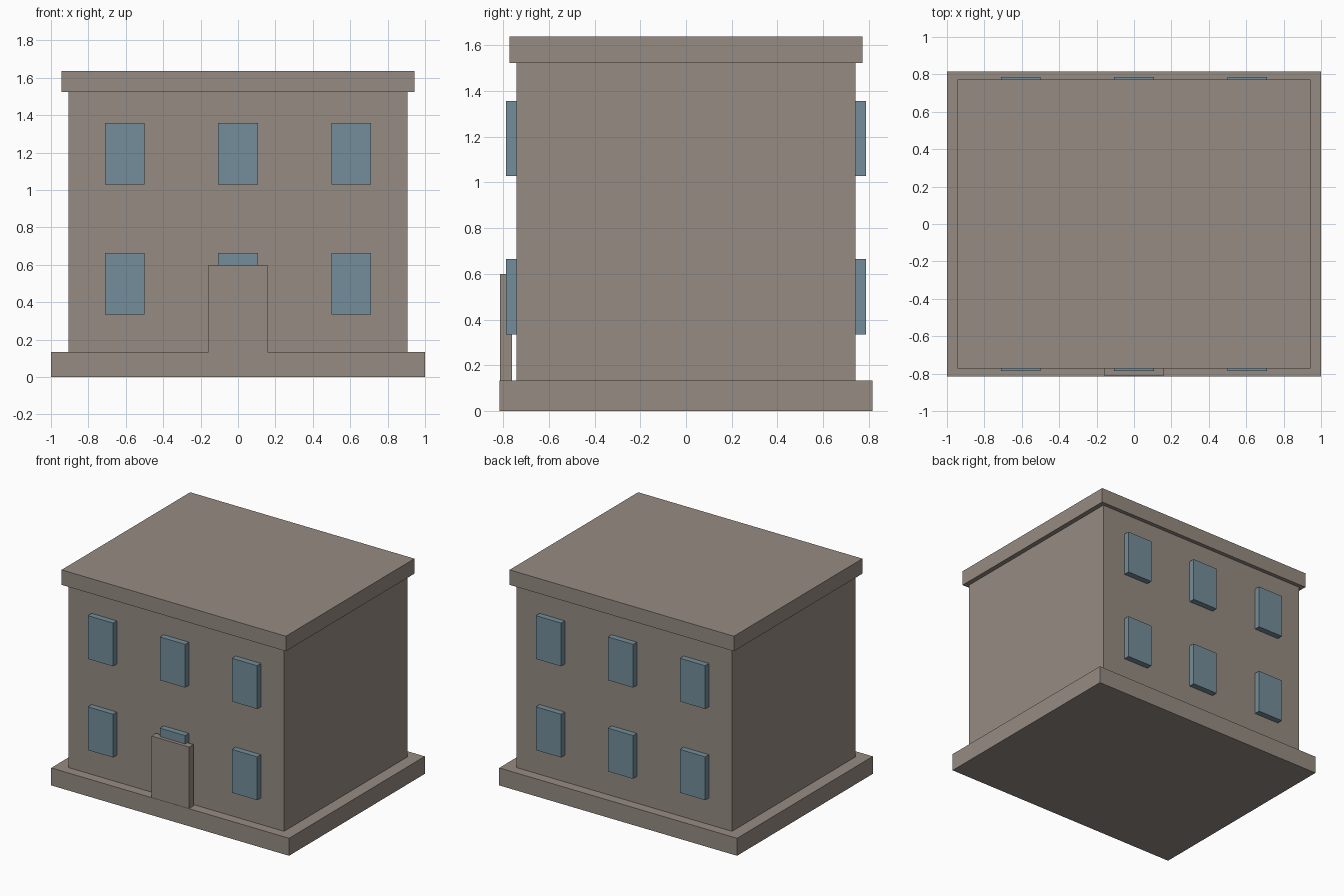
import bpy

# Remove the default cube
cube = bpy.data.objects.get("Cube")
if cube:
    bpy.data.objects.remove(cube, do_unlink=True)


def make_material(name, colour):
    mat = bpy.data.materials.new(name)
    mat.use_nodes = True
    mat.diffuse_color = colour
    mat.node_tree.nodes["Principled BSDF"].inputs["Base Color"].default_value = colour
    return mat


def box(name, x, y, z, mat):
    """Box spanning the (low, high) range on each axis."""
    spans = (x, y, z)
    bpy.ops.mesh.primitive_cube_add(size=1, location=[(a + b) / 2 for a, b in spans])
    obj = bpy.context.object
    obj.name = obj.data.name = name
    obj.scale = [b - a for a, b in spans]
    bpy.ops.object.transform_apply(location=False, rotation=False, scale=True)
    obj.data.materials.append(mat)
    return obj


stone = make_material("warm_grey_stone", (0.305, 0.262, 0.223, 1))
glass = make_material("blue_grey_glass", (0.175, 0.27, 0.325, 1))

BASE_TOP, WALL_TOP, WALL_Y = 0.133, 1.523, 0.742

# Plinth, walls and roof slab
box("plinth", (-1, 1), (-0.815, 0.815), (0, BASE_TOP), stone)
box("walls", (-0.907, 0.907), (-WALL_Y, WALL_Y), (BASE_TOP, WALL_TOP), stone)
box("roof_slab", (-0.943, 0.943), (-0.772, 0.772), (WALL_TOP, 1.637), stone)

# Door slab standing just in front of the wall
box("door", (-0.158, 0.158), (-0.813, -0.76), (BASE_TOP, 0.6), stone)

# Two rows of three windows on the front and back
for side, sign in (("front", -1), ("back", 1)):
    for row, sill in (("lower", 0.335), ("upper", 1.028)):
        for column, cx in (("right", -0.606), ("middle", 0), ("left", 0.606)):
            depth = sorted((sign * WALL_Y, sign * 0.787))
            box(f"{side}_{row}_{column}_window", (cx - 0.106, cx + 0.106),
                depth, (sill, sill + 0.329), glass)
